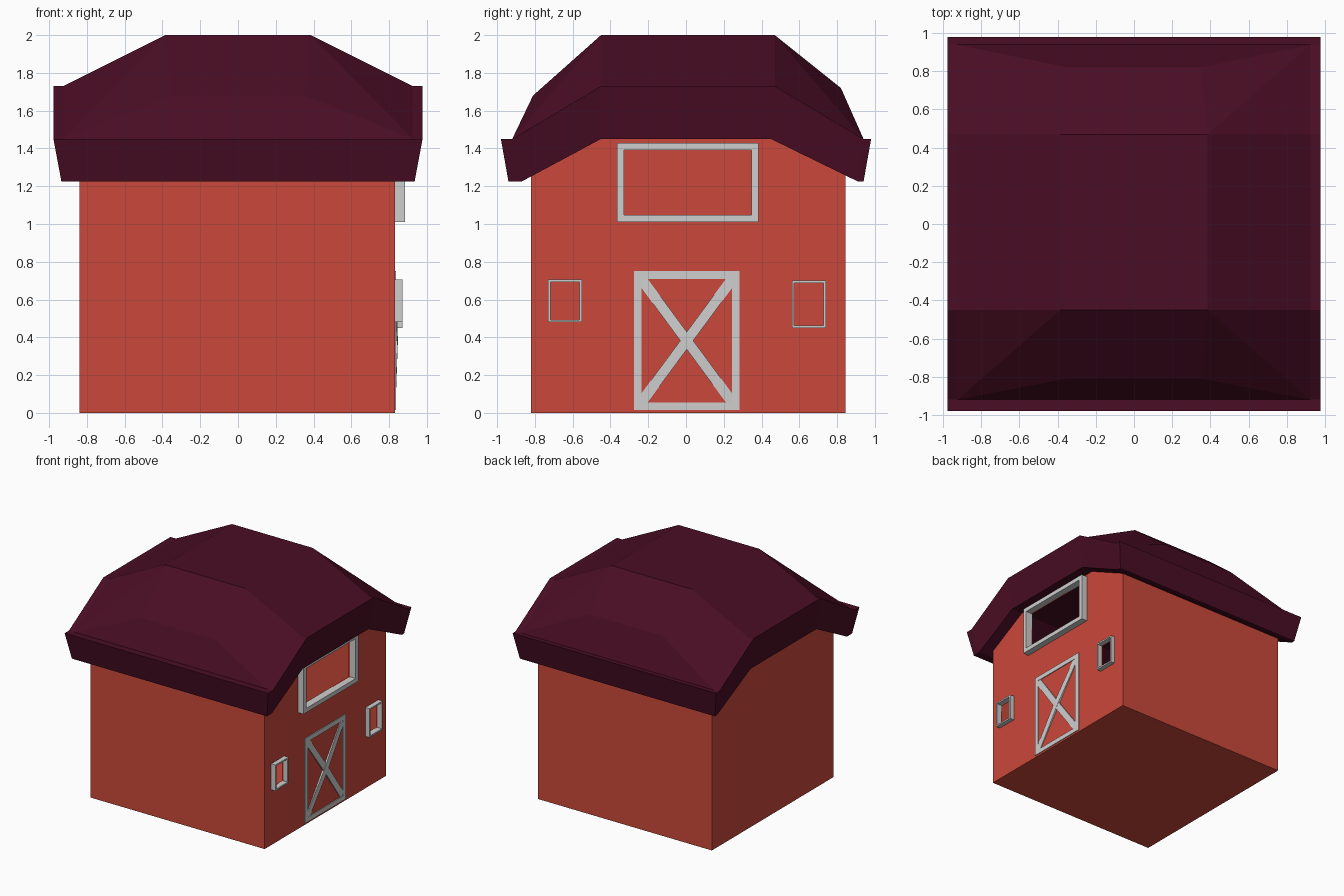
import bpy, bmesh
from mathutils import Vector

cube = bpy.data.objects.get("Cube")
if cube:
    bpy.data.objects.remove(cube, do_unlink=True)


def material(name, rgb):
    m = bpy.data.materials.new(name)
    m.use_nodes = True
    m.diffuse_color = (*rgb, 1)
    m.node_tree.nodes["Principled BSDF"].inputs["Base Color"].default_value = (*rgb, 1)
    return m


RED = material("barn red", (0.60, 0.065, 0.043))
MAROON = material("dark maroon", (0.067, 0.004, 0.017))
GREY = material("trim grey", (0.62, 0.62, 0.62))


def finish(bm, name, mat):
    bmesh.ops.remove_doubles(bm, verts=bm.verts, dist=0.0001)
    bmesh.ops.recalc_face_normals(bm, faces=bm.faces)
    mesh = bpy.data.meshes.new(name)
    bm.to_mesh(mesh)
    bm.free()
    mesh.materials.append(mat)
    obj = bpy.data.objects.new(name, mesh)
    bpy.context.collection.objects.link(obj)
    return obj


def face(bm, *points):
    return bm.faces.new([bm.verts.new(p) for p in points])


def box(bm, lo, hi):
    lo, hi = Vector(lo), Vector(hi)
    for v in bmesh.ops.create_cube(bm, size=1)["verts"]:
        v.co = (lo + hi) / 2 + v.co * (hi - lo)


def inset(rect, w):
    y0, y1, z0, z1 = rect
    return y0 + w, y1 - w, z0 + w, z1 - w


def corners(rect):
    y0, y1, z0, z1 = rect
    return [(y0, z0), (y1, z0), (y1, z1), (y0, z1)]


BACK, FRONT = -0.84, 0.83  # end walls along x

# Windows: name -> (outer rectangle y0, y1, z0, z1), trim width, outer depth
WINDOWS = {
    "loft_window_frame": ((-0.365, 0.385, 1.01, 1.43), 0.037, 0.885),
    "right_window_frame": ((-0.73, -0.55, 0.48, 0.705), 0.013, 0.87),
    "left_window_frame": ((0.56, 0.74, 0.45, 0.70), 0.013, 0.87),
}

# Hollow body: gabled end walls, side walls and floor
gable = [(-0.82, 0), (0.845, 0), (0.845, 1.275), (0.46, 1.465), (-0.46, 1.465), (-0.82, 1.275)]
bm = bmesh.new()
edges = []
for loop in [gable] + [corners(inset(r, w)) for r, w, _ in WINDOWS.values()]:
    vs = [bm.verts.new((FRONT, y, z)) for y, z in loop]
    edges += [bm.edges.new((a, b)) for a, b in zip(vs, vs[1:] + vs[:1])]
bmesh.ops.triangle_fill(bm, use_beauty=True, edges=edges, normal=(1, 0, 0))
face(bm, *[(BACK, y, z) for y, z in gable])
for i in (-1, 0, 1):  # floor and both side walls
    i = i if i >= 0 else len(gable) - 1
    a, b = gable[i], gable[(i + 1) % len(gable)]
    face(bm, (BACK, *a), (FRONT, *a), (FRONT, *b), (BACK, *b))
body = finish(bm, "barn_body", RED)
solid = body.modifiers.new("wall thickness", "SOLIDIFY")
solid.thickness = 0.012
solid.offset = -1

# Roof: rim and fascia follow one gable profile, with a hipped crown on top
rim = [(-0.98, 1.45), (-0.92, 1.45), (-0.45, 1.73), (0.47, 1.73), (0.94, 1.45), (0.98, 1.45)]
base = [(-0.94, 1.225), (-0.87, 1.225), (-0.45, 1.45), (0.45, 1.45), (0.91, 1.225), (0.94, 1.225)]
OUT, IN, LOW = 0.977, 0.925, 0.935
bm = bmesh.new()
for i in range(5):
    a, b, c, d = rim[i], rim[i + 1], base[i + 1], base[i]
    for s in (-1, 1):
        face(bm, (s * OUT, *a), (s * OUT, *b), (s * LOW, *c), (s * LOW, *d))
        face(bm, (s * IN, *a), (s * IN, *b), (s * OUT, *b), (s * OUT, *a))
    face(bm, (-LOW, *d), (LOW, *d), (LOW, *c), (-LOW, *c))
for eave, foot, low in ((0, 1, 0), (5, 4, 5)):
    e, f, g = rim[eave], rim[foot], base[low]
    face(bm, (-OUT, *e), (-IN, *e), (IN, *e), (OUT, *e), (LOW, *g), (-LOW, *g))
    face(bm, (-IN, *e), (IN, *e), (IN, *f), (-IN, *f))

TOP, MID = 0.385, 0.35
crest = [(-0.45, 2.0), (0.47, 2.0)]
face(bm, *[(s * TOP, *crest[k]) for s, k in ((-1, 0), (1, 0), (1, 1), (-1, 1))])
for k, (foot, shoulder, knee) in enumerate(((1, 2, (-0.81, 1.68)), (4, 3, (0.82, 1.72)))):
    f, h, c = rim[foot], rim[shoulder], crest[k]
    face(bm, (-IN, *f), (IN, *f), (MID, *knee), (-MID, *knee))
    face(bm, (-MID, *knee), (MID, *knee), (TOP, *c), (-TOP, *c))
    for s in (-1, 1):
        face(bm, (s * IN, *f), (s * IN, *h), (s * TOP, *c))
        face(bm, (s * IN, *f), (s * TOP, *c), (s * MID, *knee))
for s in (-1, 1):
    face(bm, (s * IN, *rim[2]), (s * IN, *rim[3]), (s * TOP, *crest[1]), (s * TOP, *crest[0]))
finish(bm, "roof", MAROON)


def frame(name, rect, w, x0, x1):
    y0, y1, z0, z1 = rect
    bm = bmesh.new()
    for lo, hi in ((z0, z0 + w), (z1 - w, z1)):
        box(bm, (x0, y0, lo), (x1, y1, hi))
    for lo, hi in ((y0, y0 + w), (y1 - w, y1)):
        box(bm, (x0, lo, z0 + w), (x1, hi, z1 - w))
    finish(bm, name, GREY)


for name, (rect, w, depth) in WINDOWS.items():
    frame(name, rect, w, FRONT - 0.01, depth)

# Door trim with two crossing braces that swell towards the middle
door = (-0.275, 0.283, 0.015, 0.75)
frame("door_frame", door, 0.04, FRONT - 0.005, FRONT + 0.007)


def brace(name, start, end, width, swell):
    a, b = Vector((FRONT, *start)), Vector((FRONT, *end))
    side = (b - a).cross(Vector((1, 0, 0))).normalized() * width / 2
    out = Vector((1, 0, 0))
    profile = [a, b, b + out * 0.004, (a + b) / 2 + out * swell, a + out * 0.004]
    bm = bmesh.new()
    f = face(bm, *[p - side for p in profile])
    new = bmesh.ops.extrude_face_region(bm, geom=[f])["geom"]
    bmesh.ops.translate(bm, vec=side * 2, verts=[v for v in new if isinstance(v, bmesh.types.BMVert)])
    finish(bm, name, GREY)


y0, y1, z0, z1 = inset(door, 0.03)
brace("door_brace_rising", (y0, z0), (y1, z1), 0.055, 0.016)
brace("door_brace_falling", (y0, z1), (y1, z0), 0.055, 0.015)
